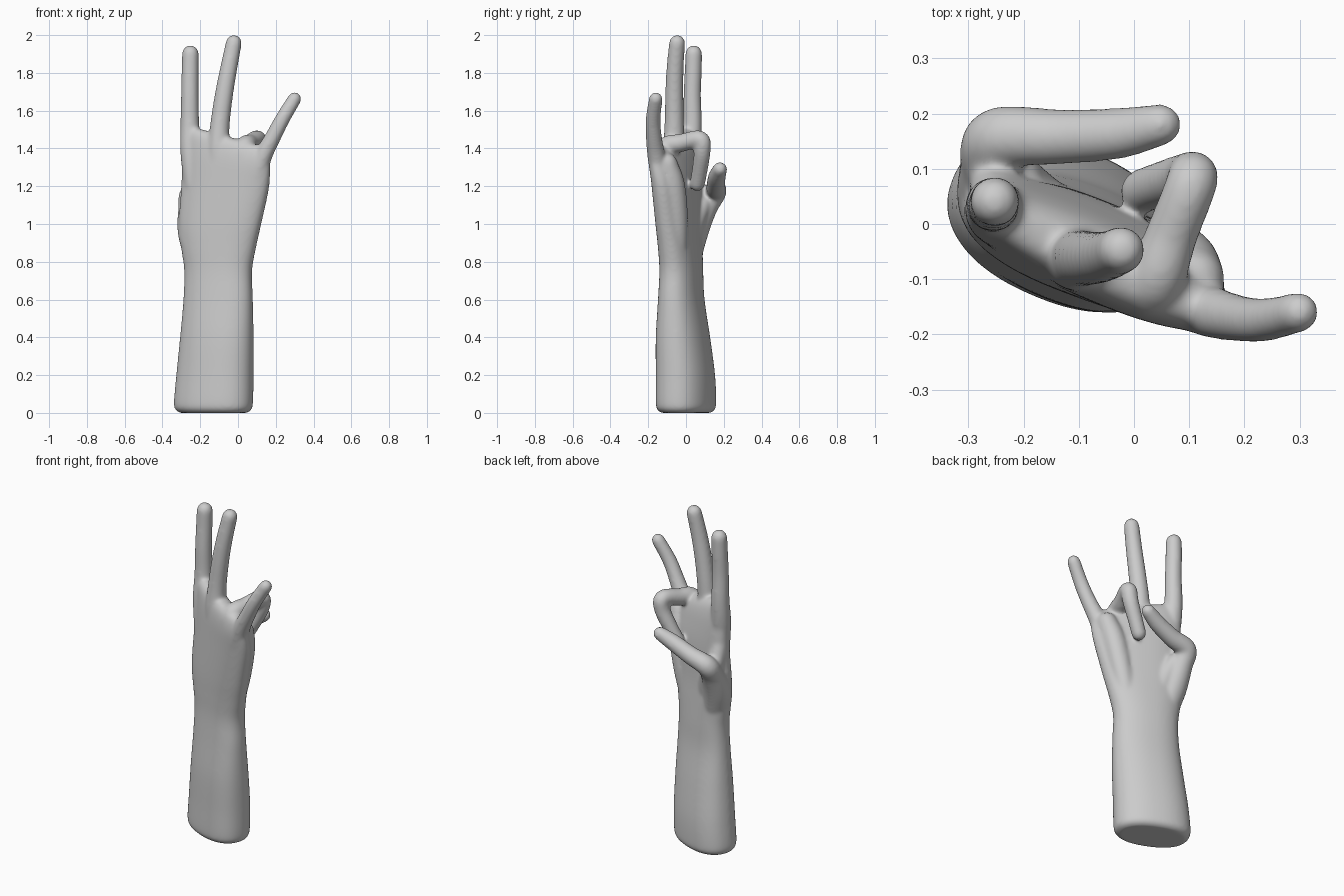
import bpy, bmesh, math
from mathutils import Vector


def catmull(rows, steps):
    """Smoothly resample rows of numbers."""
    rows = [Vector(r) for r in rows]
    pts = [rows[0] * 2 - rows[1]] + rows + [rows[-1] * 2 - rows[-2]]
    out = []
    for i in range(1, len(pts) - 2):
        p0, p1, p2, p3 = pts[i - 1:i + 3]
        for s in range(steps):
            t = s / steps
            out.append(0.5 * (p1 * 2 + (p2 - p0) * t + (p0 * 2 - p1 * 5 + p2 * 4 - p3) * t * t
                              + (p1 * 3 - p0 - p2 * 3 + p3) * t ** 3))
    return out + [rows[-1]]


def skin_rings(bm, rings):
    """Bridge rings of points into a closed volume."""
    loops = [[bm.verts.new(p) for p in ring] for ring in rings]
    n = len(loops[0])
    for a, b in zip(loops, loops[1:]):
        for i in range(n):
            j = (i + 1) % n
            bm.faces.new((a[i], a[j], b[j], b[i]))
    bm.faces.new(loops[0][::-1])
    bm.faces.new(loops[-1])


def finger(bm, path, n=20):
    """Round-ended tube through (x, y, z, radius) points."""
    pts = catmull(path, 6)
    pos, rad = [p.to_3d() for p in pts], [p[3] for p in pts]
    tang = [(pos[min(i + 1, len(pos) - 1)] - pos[max(i - 1, 0)]).normalized() for i in range(len(pos))]
    side = tang[0].orthogonal().normalized()
    rows = []
    for c, t, r in zip(pos, tang, rad):
        side = (side - t * side.dot(t)).normalized()
        rows.append((c, t, side.copy(), r))
    c, t, s, r = rows[0]
    start = [(c - t * r * math.sin(a), t, s, r * math.cos(a)) for a in (1.45, 1.1, 0.75, 0.4)]
    c, t, s, r = rows[-1]
    end = [(c + t * r * math.sin(a), t, s, r * math.cos(a)) for a in (0.4, 0.75, 1.1, 1.45)]
    rings = []
    for c, t, s, r in start + rows + end:
        u = t.cross(s)
        rings.append([c + (s * math.cos(k * math.tau / n) + u * math.sin(k * math.tau / n)) * r
                      for k in range(n)])
    skin_rings(bm, rings)


def arm(bm, sections, n=48):
    """Loft of tilted ovals: z, centre x, centre y, half width, half depth, angle, z slope."""
    rings = []
    for z, cx, cy, a, b, deg, slope in catmull(sections, 5):
        ca, sa = math.cos(math.radians(deg)), math.sin(math.radians(deg))
        ring = []
        for k in range(n):
            c, s = math.cos(k * math.tau / n), math.sin(k * math.tau / n)
            u = a * math.copysign(abs(c) ** 0.88, c)
            v = b * math.copysign(abs(s) ** 0.88, s)
            dx = u * ca - v * sa
            ring.append((cx + dx, cy + u * sa + v * ca, max(0, z + slope * dx)))
        rings.append(ring)
    skin_rings(bm, rings)


bm = bmesh.new()

# Forearm, wrist and palm
arm(bm, [
    (0.00, -0.13, 0.00, 0.185, 0.112, -23, 0),
    (0.015, -0.13, 0.00, 0.206, 0.131, -23, 0),
    (0.05, -0.13, 0.00, 0.216, 0.140, -23, 0),
    (0.20, -0.122, -0.003, 0.211, 0.138, -23, 0),
    (0.40, -0.112, -0.016, 0.201, 0.126, -22, 0),
    (0.60, -0.105, -0.025, 0.190, 0.106, -20, 0),
    (0.75, -0.105, -0.025, 0.186, 0.098, -20, 0),
    (0.87, -0.103, -0.030, 0.206, 0.095, -20, 0),
    (1.00, -0.095, -0.038, 0.230, 0.092, -21, 0),
    (1.20, -0.068, -0.050, 0.248, 0.088, -23, -0.05),
    (1.34, -0.063, -0.061, 0.254, 0.076, -25, -0.18),
    (1.42, -0.063, -0.066, 0.250, 0.060, -25, -0.26),
    (1.455, -0.063, -0.068, 0.235, 0.038, -25, -0.28),
    (1.465, -0.063, -0.068, 0.220, 0.015, -25, -0.28),
])

# Straight index finger
finger(bm, [(-0.235, 0.0, 1.20, 0.05), (-0.25, 0.02, 1.38, 0.056), (-0.255, 0.034, 1.52, 0.051),
            (-0.255, 0.033, 1.68, 0.047), (-0.254, 0.038, 1.80, 0.046), (-0.252, 0.041, 1.902, 0.045)])

# Straight middle finger
finger(bm, [(-0.11, -0.06, 1.20, 0.05), (-0.105, -0.065, 1.38, 0.057), (-0.095, -0.062, 1.53, 0.052),
            (-0.075, -0.062, 1.68, 0.049), (-0.05, -0.058, 1.82, 0.046), (-0.022, -0.047, 1.959, 0.043)])

# Curled ring finger
finger(bm, [(0.01, -0.115, 1.22, 0.045), (0.033, -0.115, 1.395, 0.054), (0.068, -0.02, 1.43, 0.048),
            (0.105, 0.076, 1.448, 0.047), (0.097, 0.085, 1.38, 0.045), (0.05, 0.072, 1.28, 0.042),
            (0.015, 0.06, 1.213, 0.041)])

# Spread little finger
finger(bm, [(0.08, -0.13, 1.20, 0.05), (0.134, -0.157, 1.36, 0.048), (0.185, -0.170, 1.46, 0.043),
            (0.235, -0.174, 1.555, 0.040), (0.299, -0.16, 1.662, 0.037)])

# Thumb folded across the palm
finger(bm, [(-0.20, 0.0, 0.80, 0.075), (-0.24, 0.04, 0.96, 0.080), (-0.252, 0.105, 1.09, 0.064),
            (-0.245, 0.155, 1.165, 0.058), (-0.14, 0.158, 1.20, 0.051), (-0.03, 0.164, 1.25, 0.047),
            (0.048, 0.180, 1.290, 0.039)])

# Thumb muscle and the web up to the index knuckle
finger(bm, [(-0.14, -0.01, 0.80, 0.06), (-0.18, 0.025, 0.98, 0.068), (-0.215, 0.085, 1.10, 0.048)])
finger(bm, [(-0.25, 0.10, 1.11, 0.048), (-0.25, 0.06, 1.18, 0.048), (-0.25, 0.015, 1.30, 0.048)])

# Heel of the palm on the little finger side
finger(bm, [(0.0, -0.045, 0.80, 0.05), (0.045, -0.05, 1.0, 0.062), (0.085, -0.07, 1.2, 0.066),
            (0.11, -0.10, 1.32, 0.056)])

bmesh.ops.recalc_face_normals(bm, faces=bm.faces)
mesh = bpy.data.meshes.new("hand")
bm.to_mesh(mesh)
bm.free()
hand = bpy.data.objects.new("hand", mesh)
bpy.context.collection.objects.link(hand)

# Fuse the parts into one soft skin
fuse = hand.modifiers.new("fuse", 'REMESH')
fuse.mode = 'VOXEL'
fuse.voxel_size = 0.0075
fuse.use_smooth_shade = True
soft = hand.modifiers.new("soften", 'SMOOTH')
soft.factor = 0.5
soft.iterations = 24
